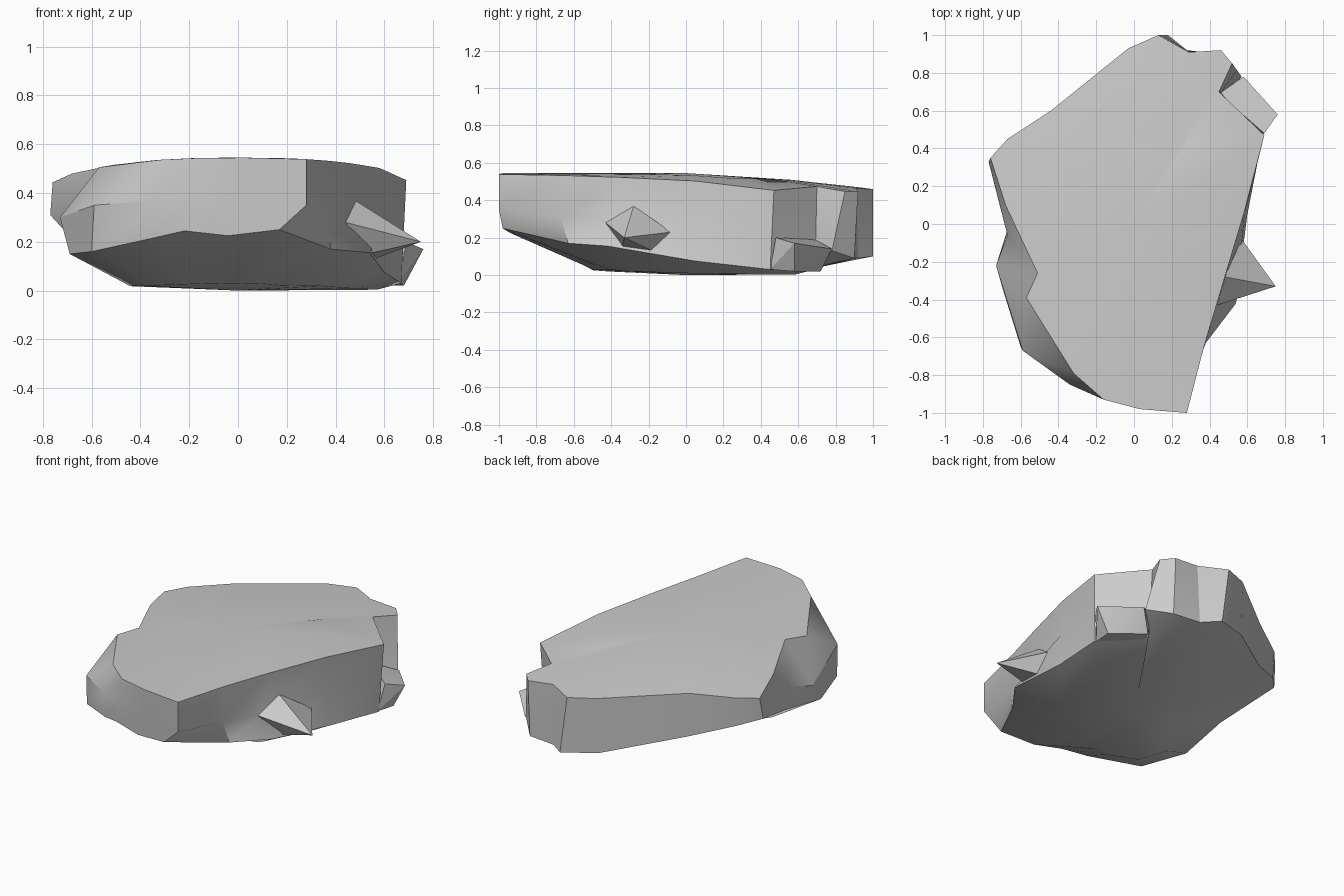
import bpy, bmesh
from math import radians
from mathutils import Vector


def finish(bm, name):
    bmesh.ops.recalc_face_normals(bm, faces=bm.faces)
    mesh = bpy.data.meshes.new(name)
    bm.to_mesh(mesh)
    bm.free()
    obj = bpy.data.objects.new(name, mesh)
    bpy.context.collection.objects.link(obj)
    bpy.ops.object.select_all(action='DESELECT')
    obj.select_set(True)
    bpy.context.view_layer.objects.active = obj
    bpy.ops.object.shade_smooth_by_angle(angle=radians(30))
    return obj


def top_z(x, y):
    # gently domed upper surface, sloping down to the back
    return 0.545 - 0.17 * abs(x) ** 2.6 - 0.085 * max(0.0, y) ** 1.5


# Upper rim, clockwise from the back point
rim = [(0.13, 1.0), (0.29, 0.91), (0.46, 0.92), (0.52, 0.85), (0.45, 0.70),
       (0.69, 0.47), (0.58, 0.05), (0.46, -0.35), (0.37, -0.65), (0.28, -1.0),
       (0.03, -0.98), (-0.16, -0.93), (-0.32, -0.79), (-0.57, -0.39),
       (-0.51, -0.26), (-0.68, 0.10), (-0.76, 0.35), (-0.67, 0.45),
       (-0.44, 0.60), (-0.03, 0.93)]

# Lower edge of the side walls
low = [(0.18, 1.0, 0.10), (0.28, 0.92, 0.09), (0.46, 0.90, 0.09),
       (0.57, 0.78, 0.13), (0.47, 0.69, 0.03), (0.67, 0.45, 0.03),
       (0.60, 0.05, 0.075), (0.54, -0.42, 0.155), (0.38, -0.63, 0.17),
       (0.17, -0.98, 0.25), (-0.04, -0.94, 0.225), (-0.22, -0.90, 0.245),
       (-0.35, -0.83, 0.215), (-0.60, -0.65, 0.16), (-0.69, -0.36, 0.15),
       (-0.67, -0.03, 0.20), (-0.77, 0.33, 0.31), (-0.66, 0.45, 0.28),
       (-0.43, 0.60, 0.21), (-0.03, 0.92, 0.12)]

# Points where the wall departs from a straight drop
bulge = {6: (0.585, 0.05, 0.28), 7: (0.45, -0.40, 0.28),
         8: (0.365, -0.67, 0.31), 9: (0.28, -1.0, 0.35),
         12: (-0.34, -0.85, 0.37), 13: (-0.59, -0.67, 0.35),
         14: (-0.73, -0.22, 0.30), 15: (-0.67, -0.06, 0.33)}

# How far the flat underside reaches towards each lower edge point
reach = [0.55, 0.6, 0.65, 0.72, 0.85, 0.85, 0.78, 0.62, 0.5, 0.42,
         0.45, 0.55, 0.6, 0.64, 0.64, 0.45, 0.32, 0.3, 0.35, 0.45]

# Main stone: stacked rings, capped at both ends
upper = [Vector((x, y, top_z(x, y))) for x, y in rim]
lower = [Vector(p) for p in low]
middle = [Vector(bulge[i]) if i in bulge else (a + b) / 2
          for i, (a, b) in enumerate(zip(upper, lower))]
cap = [Vector((x * 0.6, y * 0.6, top_z(x * 0.6, y * 0.6))) for x, y in rim]
keel = [Vector((p.x * s, p.y * s, p.z * 0.12)) for p, s in zip(lower, reach)]

bm = bmesh.new()
rings = [[bm.verts.new(p) for p in ring]
         for ring in (cap, upper, middle, lower, keel)]
n = len(rim)
for a, b in zip(rings, rings[1:]):
    for i in range(n):
        j = (i + 1) % n
        bm.faces.new((a[i], a[j], b[j], b[i]))
for ring, z in ((rings[0], 0.545), (rings[-1], 0.0)):
    centre = bm.verts.new((0, 0, z))
    for i in range(n):
        bm.faces.new((ring[i], ring[(i + 1) % n], centre))
finish(bm, "stone_body")


def chunk(name, points):
    bm = bmesh.new()
    for p in points:
        bm.verts.new(p)
    hull = bmesh.ops.convex_hull(bm, input=bm.verts)
    spare = [v for v in hull["geom_interior"] if isinstance(v, bmesh.types.BMVert)]
    bmesh.ops.delete(bm, geom=spare, context='VERTS')
    finish(bm, name)


# Pointed shard on the right side
chunk("side_shard", [(0.75, -0.33, 0.20), (0.44, -0.43, 0.28),
                     (0.48, -0.28, 0.37), (0.57, -0.08, 0.23),
                     (0.56, -0.18, 0.13), (0.53, -0.34, 0.15)])

# Low ledge at the back right corner
chunk("corner_ledge", [(0.45, 0.69, 0.19), (0.58, 0.78, 0.14),
                       (0.76, 0.58, 0.17), (0.69, 0.48, 0.20),
                       (0.50, 0.72, 0.02), (0.68, 0.58, 0.02),
                       (0.66, 0.45, 0.03), (0.45, 0.58, 0.03)])
